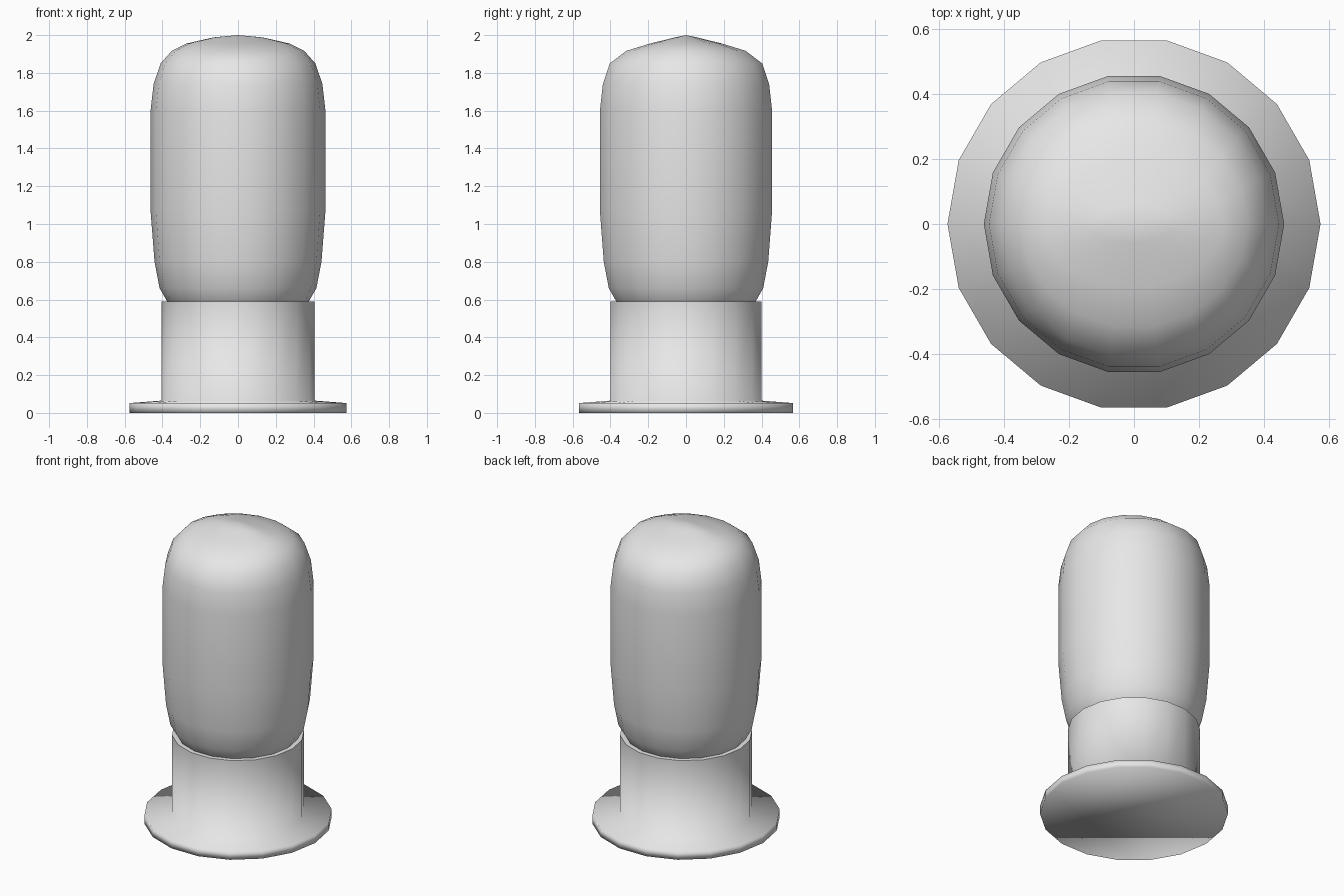
import bpy
import bmesh
from math import cos, sin, tau

SIDES = 18

cube = bpy.data.objects.get("Cube")
if cube:
    bpy.data.objects.remove(cube, do_unlink=True)

grey = bpy.data.materials.new("light grey")
grey.use_nodes = True
colour = (0.8, 0.8, 0.8, 1)
grey.diffuse_color = colour
grey.node_tree.nodes["Principled BSDF"].inputs["Base Color"].default_value = colour


def lathe(name, profile, tip=None):
    """Stack rings of (x radius, y radius, height); close with a tip or a flat cap."""
    bm = bmesh.new()
    rings = []
    for rx, ry, z in profile:
        rings.append([bm.verts.new((rx * cos(tau * i / SIDES), ry * sin(tau * i / SIDES), z))
                      for i in range(SIDES)])
    for low, high in zip(rings, rings[1:]):
        for i in range(SIDES):
            j = (i + 1) % SIDES
            bm.faces.new((low[i], low[j], high[j], high[i]))
    bm.faces.new(rings[0][::-1])
    if tip is None:
        bm.faces.new(rings[-1])
    else:
        peak = bm.verts.new((0, 0, tip))
        for i in range(SIDES):
            bm.faces.new((rings[-1][i], rings[-1][(i + 1) % SIDES], peak))
    for face in bm.faces:
        face.smooth = True
    mesh = bpy.data.meshes.new(name)
    bm.to_mesh(mesh)
    bm.free()
    mesh.materials.append(grey)
    obj = bpy.data.objects.new(name, mesh)
    bpy.context.collection.objects.link(obj)
    return obj


def round_rings(points):
    return [(r, r, z) for r, z in points]


# Foot disc flowing into the neck, with a sharp rim at the neck top
stand = lathe("foot_and_neck", round_rings(
    [(0.575, 0), (0.575, 0.052), (0.405, 0.065), (0.405, 0.59)]))
for edge in stand.data.edges:
    if all(stand.data.vertices[v].co.z > 0.5 for v in edge.vertices):
        edge.use_edge_sharp = True

# Tall rounded head; the dome narrows faster front to back than side to side
wall = round_rings([(0.35, 0.56), (0.375, 0.59), (0.415, 0.66), (0.442, 0.8),
                    (0.463, 1.07), (0.463, 1.6), (0.447, 1.74), (0.41, 1.85)])
dome = [(0.35, 0.32, 1.917), (0.275, 0.195, 1.955), (0.13, 0.06, 1.988)]
lathe("head", wall + dome, tip=2.0)
